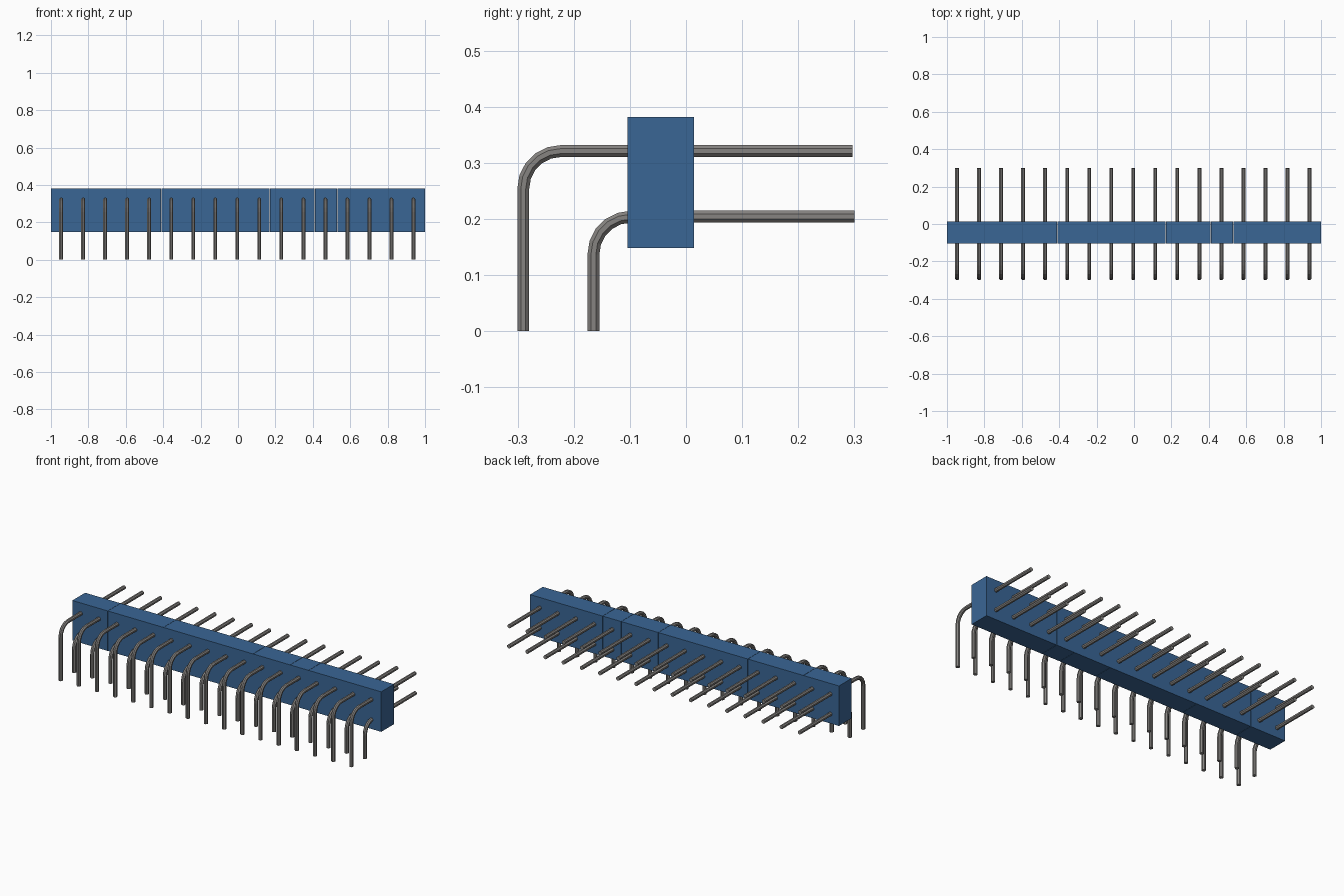
import bpy, bmesh
from math import cos, sin, pi

cube = bpy.data.objects.get("Cube")
if cube:
    bpy.data.objects.remove(cube, do_unlink=True)

PINS = 17
PITCH = 2 / PINS
RADIUS = 0.0115
SIDES = 8


def material(name, color):
    mat = bpy.data.materials.new(name)
    mat.use_nodes = True
    mat.diffuse_color = (*color, 1)
    mat.node_tree.nodes["Principled BSDF"].inputs["Base Color"].default_value = (*color, 1)
    return mat


def finish(bm, name, mat):
    bmesh.ops.recalc_face_normals(bm, faces=bm.faces)
    mesh = bpy.data.meshes.new(name)
    bm.to_mesh(mesh)
    bm.free()
    mesh.materials.append(mat)
    obj = bpy.data.objects.new(name, mesh)
    bpy.context.collection.objects.link(obj)
    return obj


blue = material("blue plastic", (0.042, 0.133, 0.302))
metal = material("grey metal", (0.24, 0.23, 0.22))


# Housing: one long block broken by hairline seams
def housing_section(name, x0, x1):
    bm = bmesh.new()
    bmesh.ops.create_cube(bm, size=1)
    bmesh.ops.scale(bm, vec=(x1 - x0, 0.118, 0.234), verts=bm.verts)
    bmesh.ops.translate(bm, vec=((x0 + x1) / 2, -0.045, 0.265), verts=bm.verts)
    finish(bm, name, blue)


seams = [-1, -0.77, -0.41, 0.17, 0.41, 0.53, 1]
for i, (x0, x1) in enumerate(zip(seams, seams[1:])):
    gap = 0.0008
    housing_section(f"housing_section_{i + 1}",
                    x0 + gap * (i > 0), x1 - gap * (x1 < 1))


# Bent pins: a round section swept along a right-angle path, then arrayed
def pin_row(name, y_leg, z_arm, y_tip, bend=0.067, steps=5):
    path = [(y_leg, 0, pi / 2)]
    for i in range(steps + 1):
        a = pi / 2 * i / steps
        path.append((y_leg + bend * (1 - cos(a)), z_arm - bend * (1 - sin(a)), pi / 2 - a))
    path.append((y_tip, z_arm, 0))

    bm = bmesh.new()
    rings = []
    for y, z, heading in path:
        ring = []
        for k in range(SIDES):
            t = 2 * pi * (k + 0.5) / SIDES
            side, out = RADIUS * cos(t), RADIUS * sin(t)
            ring.append(bm.verts.new((side, y - out * sin(heading), z + out * cos(heading))))
        rings.append(ring)
    for a, b in zip(rings, rings[1:]):
        for k in range(SIDES):
            n = (k + 1) % SIDES
            bm.faces.new((a[k], a[n], b[n], b[k]))
    bm.faces.new(rings[0])
    bm.faces.new(rings[-1])

    obj = finish(bm, name, metal)
    obj.location.x = -PITCH * (PINS - 1) / 2 - 0.004
    array = obj.modifiers.new("Row", "ARRAY")
    array.count = PINS
    array.use_relative_offset = False
    array.use_constant_offset = True
    array.constant_offset_displace = (PITCH, 0, 0)


pin_row("upper_pins", -0.29, 0.321, 0.297)
pin_row("lower_pins", -0.165, 0.204, 0.30)
